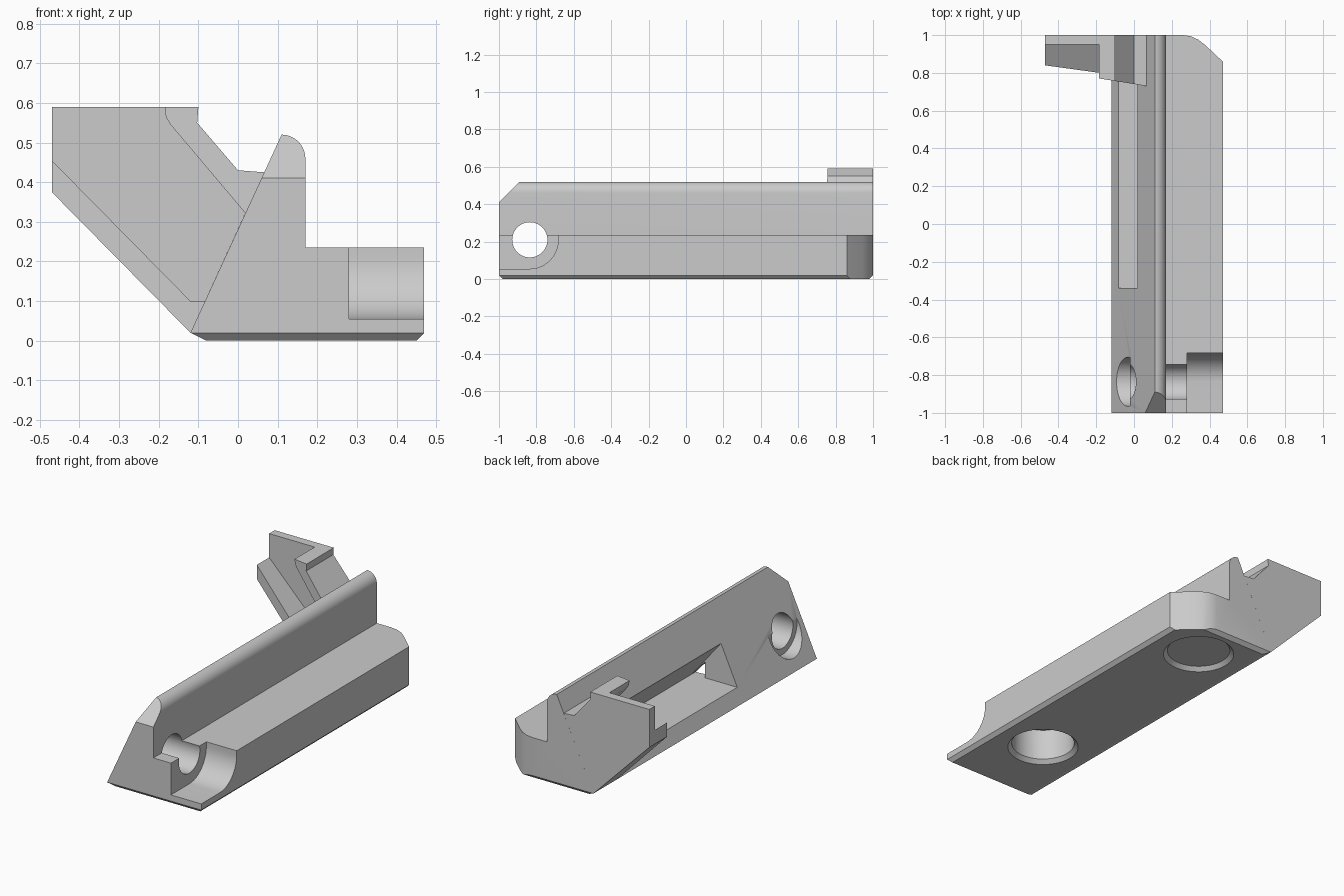
import bpy, bmesh, math
from mathutils import Vector

cube = bpy.data.objects.get("Cube")
if cube:
    bpy.data.objects.remove(cube, do_unlink=True)

grey = bpy.data.materials.new("plain grey")
grey.use_nodes = True
colour = (0.6, 0.6, 0.6, 1)
grey.diffuse_color = colour
grey.node_tree.nodes["Principled BSDF"].inputs["Base Color"].default_value = colour


def prism(name, pts, axis, a, b, slope=0):
    """Extrude a profile from a to b along an axis; slope skews the first end with x."""
    place = {"x": lambda p, t: (t, p[0], p[1]),
             "y": lambda p, t: (p[0], t, p[1]),
             "z": lambda p, t: (p[0], p[1], t)}[axis]
    bm = bmesh.new()
    first = [bm.verts.new(place(p, a + slope * p[0])) for p in pts]
    last = [bm.verts.new(place(p, b)) for p in pts]
    bm.faces.new(first)
    bm.faces.new(last)
    n = len(pts)
    for i in range(n):
        j = (i + 1) % n
        bm.faces.new((first[i], first[j], last[j], last[i]))
    bmesh.ops.recalc_face_normals(bm, faces=bm.faces)
    mesh = bpy.data.meshes.new(name)
    bm.to_mesh(mesh)
    bm.free()
    mesh.materials.append(grey)
    ob = bpy.data.objects.new(name, mesh)
    bpy.context.collection.objects.link(ob)
    return ob


def circle(u, v, r, n=48):
    return [(u + r * math.cos(2 * math.pi * i / n), v + r * math.sin(2 * math.pi * i / n))
            for i in range(n)]


def rect(u0, u1, v0, v1):
    return [(u0, v0), (u1, v0), (u1, v1), (u0, v1)]


def cut(target, cutter):
    cutter.hide_render = True
    mod = target.modifiers.new("cut", "BOOLEAN")
    mod.operation = "DIFFERENCE"
    mod.solver = "EXACT"
    mod.object = cutter
    bpy.context.view_layer.objects.active = target
    bpy.ops.object.modifier_apply(modifier=mod.name)
    bpy.data.objects.remove(cutter, do_unlink=True)


# Long body: slanted left side, rounded rib, low step on the right
rib = [(0.11 + 0.06 * math.cos(t * math.pi / 20), 0.46 + 0.06 * math.sin(t * math.pi / 20))
       for t in range(11)]
body = prism("body", [(-0.12, 0.02), (-0.08, 0), (0.45, 0), (0.47, 0.02), (0.47, 0.235),
                      (0.17, 0.235)] + rib, "y", -1, 1)

# Chamfers on the ends
cut(body, prism("rib_chamfer", [(-1.1, 0.31), (-0.8, 0.61), (-1.1, 0.61)], "x", -1, 1))
for s in (-1, 1):
    cut(body, prism("end_chamfer", [(s * 0.96, -0.02), (s * 1.02, 0.04), (s * 1.02, -0.02)],
                    "x", -1, 1))

# Rounded back corner of the step
cut(body, prism("corner", [(0.26, 1.0), (0.30, 0.994), (0.34, 0.976), (0.38, 0.945),
                           (0.47, 0.86), (0.6, 0.73), (0.6, 1.2), (0.26, 1.2)], "z", -0.1, 0.6))

# Triangular slot in the slanted side
slot = [(-0.3, 0.10), (0.20, 0.10), (0.02, 0.32), (-0.3, 0.70)]
cut(body, prism("slot", slot, "y", -0.34, 0.95))
cut(body, prism("slot_end", [(0.12, 0.10), (0.20, 0.10), (0.12, 0.19)], "y", -0.45, -0.3))

# Round pockets in the underside with chamfered rims
for y in (-0.54, 0.76):
    cut(body, prism("pocket", circle(0.185, y, 0.168), "z", -0.1, 0.2))
    rim = prism("rim", circle(0, 0, 0.19), "z", -0.001, 0.022)
    for v in rim.data.vertices:
        if v.co.z > 0.01:
            v.co.x *= 0.168 / 0.19
            v.co.y *= 0.168 / 0.19
        v.co += Vector((0.185, y, 0))
    cut(body, rim)

# Cross hole with a recess on each side
hy, hz = -0.835, 0.21
cut(body, prism("cross_hole", circle(hy, hz, 0.094), "x", -0.5, 0.6))
cut(body, prism("left_recess", circle(hy, hz, 0.13), "x", -0.5, -0.02))
arc = [(hy + 0.152 * math.sin(t * math.pi / 24), hz - 0.155 * math.cos(t * math.pi / 24))
       for t in range(13)]
cut(body, prism("right_recess", [(-1.1, 0.055)] + arc + [(hy + 0.152, 0.4), (-1.1, 0.4)],
                "x", 0.28, 0.6))

# Side bracket at the back: thin plate with two sloped flanges
edge = [(-0.185, 0.59), (-0.182, 0.565), (-0.17, 0.545), (0.02, 0.32)]
outer = [(0.066, 0.425), (0, 0.43), (-0.103, 0.55), (-0.1, 0.59)]
plate = prism("bracket_plate", [(-0.47, 0.59), (-0.47, 0.375), (-0.12, 0.02)] + outer,
              "y", 0.95, 1)
lower = prism("lower_flange", [(-0.47, 0.375), (-0.47, 0.455), (-0.12, 0.10), (-0.083, 0.10),
                               (-0.12, 0.02)], "y", 0.775, 0.96, -0.138)
upper = prism("upper_flange", edge + outer, "y", 0.741, 0.96, -0.16)

# Smooth shading on the rounded areas, sharp elsewhere
bpy.ops.object.select_all(action="DESELECT")
for ob in (body, plate, lower, upper):
    ob.select_set(True)
bpy.context.view_layer.objects.active = body
bpy.ops.object.shade_smooth_by_angle(angle=math.radians(25))
